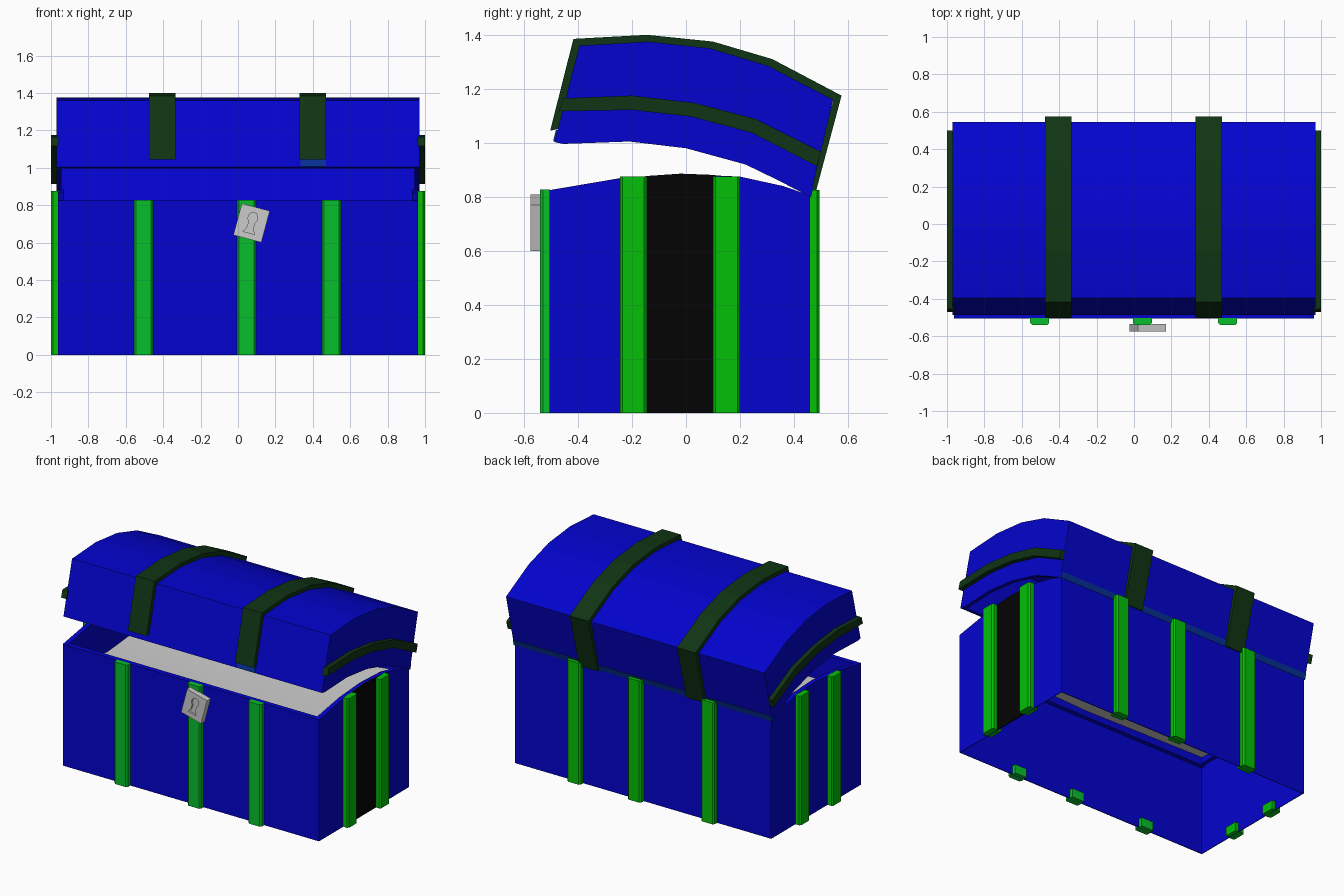
import bpy, bmesh, math
from mathutils import Matrix, Vector

if "Cube" in bpy.data.objects:
    bpy.data.objects.remove(bpy.data.objects["Cube"])


def material(name, r, g, b):
    m = bpy.data.materials.new(name)
    m.diffuse_color = (r, g, b, 1)
    m.use_nodes = True
    m.node_tree.nodes["Principled BSDF"].inputs["Base Color"].default_value = m.diffuse_color
    return m


BLUE = material("blue", 0.001, 0.001, 0.62)
TRIM = material("trim_blue", 0.002, 0.03, 0.3)
GREEN = material("green", 0.001, 0.53, 0.002)
FRONT_GREEN = material("front_green", 0.002, 0.53, 0.025)
DARK = material("dark_green", 0.005, 0.035, 0.007)
BLACK = material("black", 0.001, 0.001, 0.001)


def new_object(name, bm, mat=None):
    mesh = bpy.data.meshes.new(name)
    bm.to_mesh(mesh)
    bm.free()
    ob = bpy.data.objects.new(name, mesh)
    bpy.context.collection.objects.link(ob)
    if mat:
        mesh.materials.append(mat)
    return ob


def extrude(name, points, offset, mat=None, matrix=None):
    """Solid made by extruding a closed planar outline."""
    bm = bmesh.new()
    a = [bm.verts.new(p) for p in points]
    b = [bm.verts.new(Vector(p) + Vector(offset)) for p in points]
    bm.faces.new(a)
    bm.faces.new(b)
    for i in range(len(a)):
        bm.faces.new((a[i - 1], a[i], b[i], b[i - 1]))
    if matrix:
        bm.transform(matrix)
    bmesh.ops.recalc_face_normals(bm, faces=bm.faces)
    return new_object(name, bm, mat)


def prism(name, profile, x0, x1, mat=None):
    """Extrude a (y, z) profile from x0 to x1."""
    return extrude(name, [(x0, y, z) for y, z in profile], (x1 - x0, 0, 0), mat)


def smooth(ob):
    bpy.ops.object.select_all(action="DESELECT")
    bpy.context.view_layer.objects.active = ob
    ob.select_set(True)
    bpy.ops.object.shade_smooth_by_angle(angle=math.radians(30))


W = 0.962   # half width of the chest
LW = 0.97   # half width of the lid
SIDES = (("left", -1), ("right", 1))

# Chest body: thin walls open below, thickened above the contents
prism("front_wall", [(-0.505, 0), (-0.5, 0), (-0.5, 0.6), (-0.47, 0.6),
                     (-0.47, 0.825), (-0.505, 0.825)], -W, W, BLUE)
prism("back_wall", [(0.46, 0), (0.455, 0), (0.455, 0.6), (0.425, 0.6),
                    (0.425, 0.805), (0.46, 0.805)], -W, W, BLUE)
ARCH = [(0.46, 0.805), (0.36, 0.84), (0.2, 0.875), (-0.02, 0.885), (-0.24, 0.87),
        (-0.505, 0.825)]
for side, s in SIDES:
    prism(side + "_end_wall", [(-0.505, 0), (0.46, 0)] + ARCH, s * (W - 0.005), s * W, BLUE)
    prism(side + "_end_rim", [(-0.505, 0.61), (0.46, 0.61)] + ARCH, s * 0.93, s * W, BLUE)
prism("end_panel", [(-0.15, 0), (0.11, 0), (0.11, 0.881), (-0.02, 0.886),
                    (-0.15, 0.877)], W - 0.005, W + 0.004, BLACK)

# Grey contents: an uneven sheet that rises towards the back right
bm = bmesh.new()
rows = [[bm.verts.new((-0.955, y, zl)), bm.verts.new((0, y, zm)), bm.verts.new((0.955, y, zr))]
        for y, zl, zm, zr in ((-0.5, 0.655, 0.64, 0.68), (-0.07, 0.615, 0.64, 0.69),
                              (0.26, 0.645, 0.66, 0.76), (0.455, 0.67, 0.68, 0.8))]
for r, q in zip(rows, rows[1:]):
    for i in (0, 1):
        bm.faces.new((r[i], r[i + 1], q[i + 1], q[i]))
smooth(new_object("contents", bm))


# Chamfered upright battens, each with a short foot showing inside the wall
def batten(name, x, y, angle, d, top, mat):
    outline = [(-0.05, 0.002, 0), (-0.05, 0.01 - d, 0), (-0.04, -d, 0),
               (0.04, -d, 0), (0.05, 0.01 - d, 0), (0.05, 0.002, 0)]
    foot = [(-0.045, 0, 0), (0.045, 0, 0), (0.045, 0.03, 0), (-0.045, 0.03, 0)]
    place = Matrix.Translation((x, y, 0)) @ Matrix.Rotation(math.radians(angle), 4, "Z")
    extrude(name, outline, (0, 0, top), mat, place)
    extrude(name + "_foot", foot, (0, 0, 0.06), mat, place)


for i, x in enumerate((-0.505, 0.045, 0.5), 1):
    batten(f"front_batten_{i}", x, -0.505, 0, 0.035, 0.828, FRONT_GREEN)
    batten(f"back_batten_{i}", x, 0.46, 180, 0.035, 0.825, GREEN)
for side, s in SIDES:
    for i, y in enumerate((-0.195, 0.15), 1):
        batten(f"{side}_batten_{i}", s * W, y, 90 * s, 1 - W, 0.876, GREEN)

# Lid: hollow shell, with arched end plates
OUTER = [(-0.487, 1.003), (-0.395, 1.36), (-0.14, 1.375), (0.09, 1.35),
         (0.305, 1.285), (0.545, 1.16), (0.46, 0.8)]
INNER = [(-0.455, 0.996), (-0.37, 1.33), (-0.135, 1.345), (0.08, 1.32),
         (0.295, 1.255), (0.51, 1.14), (0.435, 0.815)]
smooth(prism("lid_shell", OUTER + INNER[::-1], -LW, LW, BLUE))
LOWER = [(0.34, 0.862), (0.22, 0.92), (0.0, 0.98), (-0.21, 1.005), (-0.455, 0.996)]
for side, s in SIDES:
    prism(side + "_lid_end", OUTER + LOWER, s * 0.945, s * LW, BLUE)

# Trim along the hinge edge and under one strap
prism("hinge_trim", [(0.45, 0.803), (0.463, 0.8), (0.473, 0.838), (0.46, 0.84)],
      -LW, LW, TRIM)
prism("front_trim", [(-0.47, 1.003), (-0.492, 1.006), (-0.482, 1.048), (-0.46, 1.048)],
      0.335, 0.47, TRIM)

# Straps over the lid
STRAP = [(-0.503, 1.045), (-0.417, 1.385), (-0.145, 1.4), (0.1, 1.375),
         (0.32, 1.31), (0.576, 1.175), (0.475, 0.797)]
STRAP_IN = [(-0.47, 1.052)] + [(y, z - 0.005) for y, z in OUTER[1:-1]] + [(0.45, 0.805)]
for side, x in (("left", -0.405), ("right", 0.4)):
    prism(side + "_lid_strap", STRAP + STRAP_IN[::-1], x - 0.07, x + 0.07, DARK)

# Curved bands on the lid ends
BAND = [(-0.455, 1.165), (-0.2, 1.175), (0.03, 1.148), (0.255, 1.09), (0.5, 0.967),
        (0.485, 0.913), (0.245, 1.037), (0.02, 1.097), (-0.2, 1.122), (-0.47, 1.117)]
for side, s in SIDES:
    prism(side + "_lid_band", BAND, s * 0.96, s * 1.0, DARK)

# Tilted lock: backing plate and a face plate with a keyhole opening
LOCK = (Matrix.Translation((0.0725, -0.575, 0.705))
        @ Matrix.Rotation(math.radians(15), 4, "Y")
        @ Matrix.Rotation(math.radians(90), 4, "X"))
PLATE = [(-0.0775, -0.0875), (0.0775, -0.0875), (0.0775, 0.0875), (-0.0775, 0.0875)]
arc = [math.radians(-55 + 290 * i / 10) for i in range(11)]
KEYHOLE = ([(0.026 * math.cos(a), 0.028 + 0.03 * math.sin(a)) for a in arc]
           + [(-0.018, -0.035), (-0.032, -0.055), (0.032, -0.055), (0.018, -0.035)])
curve = bpy.data.curves.new("lock_face", "CURVE")
curve.dimensions, curve.fill_mode, curve.extrude = "2D", "BOTH", 0.006
for loop in (PLATE, KEYHOLE):
    spline = curve.splines.new("POLY")
    spline.points.add(len(loop) - 1)
    for p, (x, y) in zip(spline.points, loop):
        p.co = (x, y, 0, 1)
    spline.use_cyclic_u = True
face = bpy.data.objects.new("lock_face", curve)
bpy.context.collection.objects.link(face)
face.matrix_world = LOCK @ Matrix.Translation((0, 0, -0.006))
bpy.ops.object.select_all(action="DESELECT")
bpy.context.view_layer.objects.active = face
face.select_set(True)
bpy.ops.object.convert(target="MESH")
bpy.ops.object.shade_flat()
extrude("lock_back", [(x, y, -0.012) for x, y in PLATE], (0, 0, -0.028), None, LOCK)
